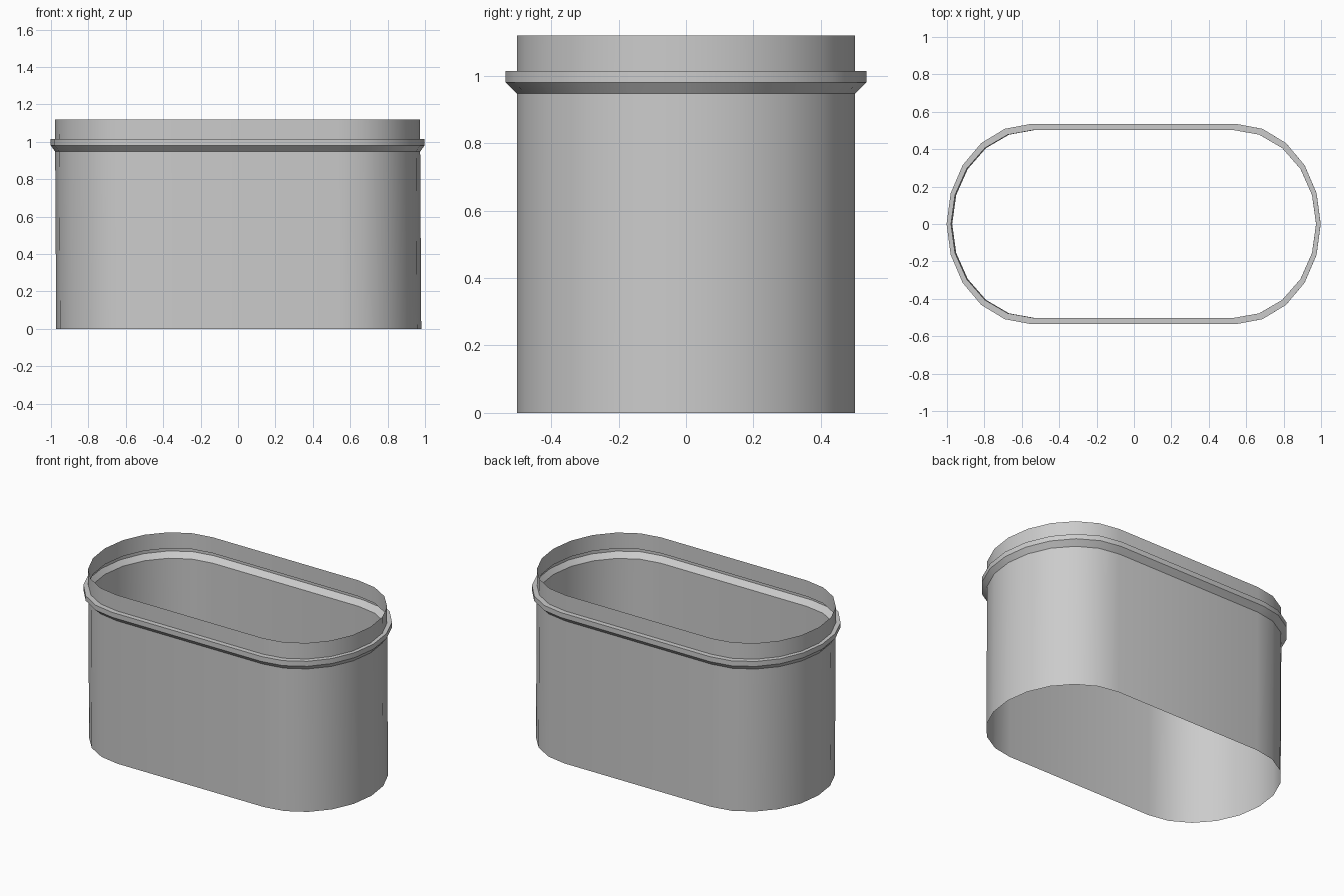
import bpy, bmesh
from math import sin, cos, pi, radians

if "Cube" in bpy.data.objects:
    bpy.data.objects.remove(bpy.data.objects["Cube"])

SEG = 10  # facets per rounded end


def oval(half_x, half_y, shift):
    """Outline with straight sides and elliptical ends."""
    straight = 0.55 * half_x
    pts = []
    for side in (1, -1):
        for i in range(SEG + 1):
            a = -pi / 2 + pi * i / SEG
            pts.append((side * (straight + (half_x - straight) * cos(a)) + shift,
                        side * half_y * sin(a)))
    return pts


# profile of the wall: z, half length, half width
profile = [
    (0.0, 0.976, 0.502),
    (0.948, 0.976, 0.502),
    (0.981, 1.0, 0.535),
    (1.014, 1.0, 0.535),
    (1.014, 0.976, 0.502),
    (1.12, 0.976, 0.502),
]

# open oval sleeve with a hollow bead, leaning very slightly along x
bm = bmesh.new()
rings = []
for z, hx, hy in profile:
    shift = 0.004 - 0.006 * z
    rings.append([bm.verts.new((x, y, z)) for x, y in oval(hx, hy, shift)])
for lo, hi in zip(rings, rings[1:]):
    n = len(lo)
    for i in range(n):
        j = (i + 1) % n
        bm.faces.new((lo[i], lo[j], hi[j], hi[i]))

mesh = bpy.data.meshes.new("oval_sleeve")
bm.to_mesh(mesh)
bm.free()
sleeve = bpy.data.objects.new("oval_sleeve", mesh)
bpy.context.collection.objects.link(sleeve)
bpy.context.view_layer.objects.active = sleeve
sleeve.select_set(True)
bpy.ops.object.shade_smooth_by_angle(angle=radians(30))
